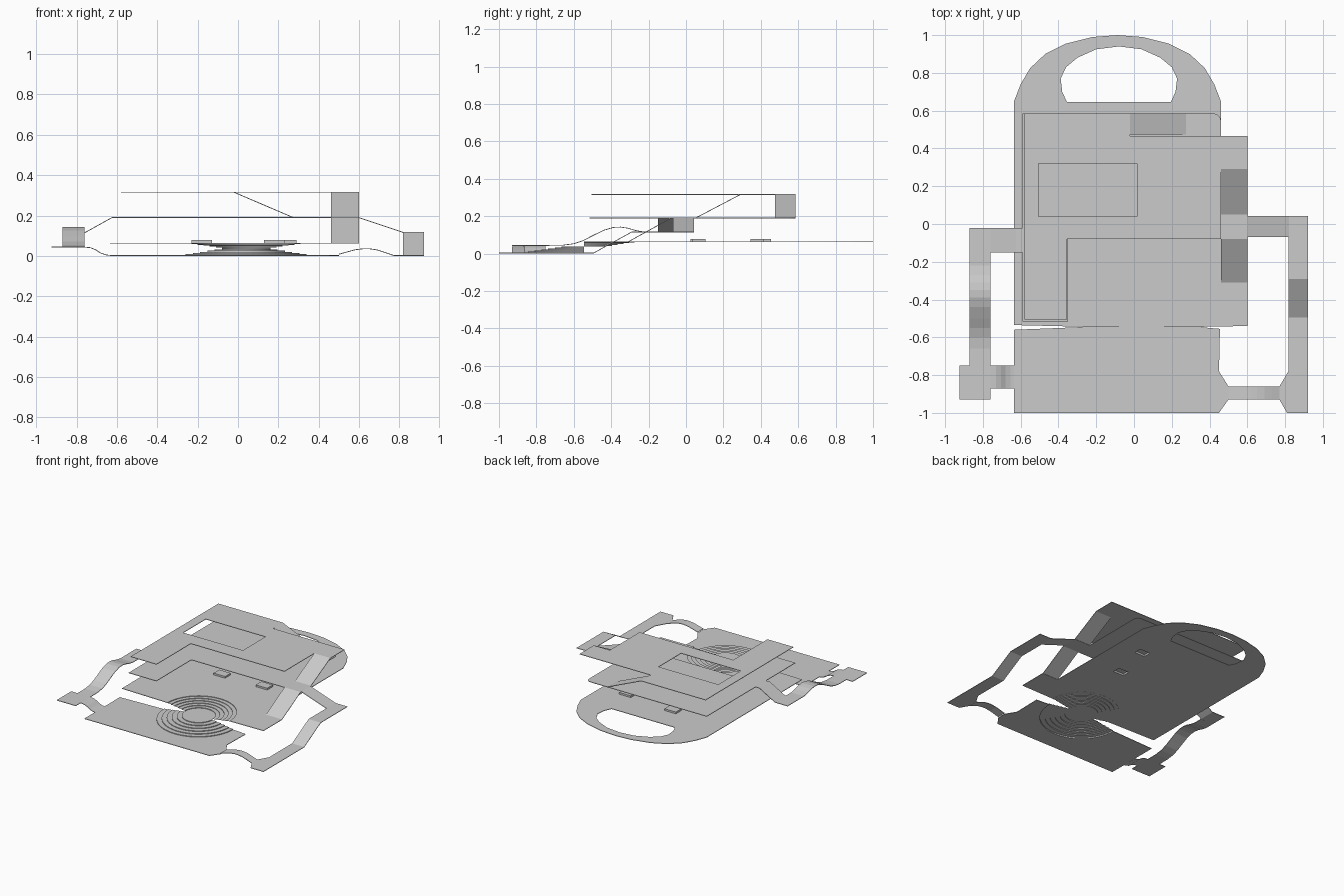
import bpy, bmesh, math

if "Cube" in bpy.data.objects:
    bpy.data.objects.remove(bpy.data.objects["Cube"])

T = 0.004                     # sheet thickness
BASE, MID, TOP, LOW = 0.065, 0.192, 0.318, 0.005


def finish(name, bm, solid=True):
    me = bpy.data.meshes.new(name)
    bm.to_mesh(me)
    bm.free()
    ob = bpy.data.objects.new(name, me)
    bpy.context.collection.objects.link(ob)
    if solid:
        m = ob.modifiers.new("thickness", 'SOLIDIFY')
        m.thickness = T
        m.offset = -1
    return ob


def sheet(name, z, outline, holes=()):
    """Flat plate from an outline with optional holes."""
    bm = bmesh.new()
    edges = []
    for loop in [outline, *holes]:
        vs = [bm.verts.new((x, y, z)) for x, y in loop]
        edges += [bm.edges.new((vs[i - 1], vs[i])) for i in range(len(vs))]
    bmesh.ops.triangle_fill(bm, use_beauty=True, use_dissolve=False, edges=edges)
    bm.normal_update()
    bmesh.ops.reverse_faces(bm, faces=[f for f in bm.faces if f.normal.z < 0])
    return finish(name, bm)


def strip(name, axis, lo, hi, path):
    """Bent strip: path is (position along axis, z), lo..hi is its width."""
    bm = bmesh.new()
    pt = (lambda p, w, z: (p, w, z)) if axis == 'x' else (lambda p, w, z: (w, p, z))
    rows = [[bm.verts.new(pt(p, w, z)) for w in (lo, hi)] for p, z in path]
    for a, b in zip(rows, rows[1:]):
        bm.faces.new((a[0], b[0], b[1], a[1]))
    bm.normal_update()
    for f in bm.faces:
        if f.normal.z < 0:
            f.normal_flip()
    return finish(name, bm)


def rect(x0, x1, y0, y1):
    return [(x0, y0), (x1, y0), (x1, y1), (x0, y1)]


def arc(r, sign, n=32):
    """Half circle around the dial centre, from left to right."""
    return [(CX - r * math.cos(math.pi * i / n),
             CY + sign * r * math.sin(math.pi * i / n)) for i in range(n + 1)]


def mirrored(pts, cx):
    return pts + [(2 * cx - x, y) for x, y in reversed(pts[:-1])]


CX, CY = 0.04, -0.545

# base plate with carrying handle
handle = mirrored([(-.635, .65), (-.60, .74), (-.55, .825), (-.47, .90), (-.36, .955),
                   (-.22, .99), (-.0875, 1.0)], -.0875)
grip = mirrored([(-.355, .645), (-.38, .70), (-.388, .77), (-.36, .83), (-.30, .88),
                 (-.20, .925), (-.08, .94)], -.08)
clips = [(-.18, .06), (.18, .07), (-.18, .42), (.24, .38)]
slots = [rect(x - .045, x + .045, y - .03, y + .03) for x, y in (clips[1], clips[3])]
sheet("base_plate", BASE,
      handle + [(.46, -.31), (.60, -.31), (.60, -.54)] + arc(.27, 1)[::-1] + [(-.635, -.535)],
      [grip] + slots)

# front plate with chamfered link corners
sheet("front_plate", LOW,
      [(-.635, -1), (.45, -1), (.50, -.93), (.50, -.86), (.45, -.78), (.455, -.555)]
      + arc(.30, -1)[::-1] + [(-.635, -.56)])

# stepped half rings meeting at the shared centre disc
STEPS, Z_DISC, R_DISC = 6, 0.037, 0.12
for label, sign, r_out, z_out in (("rear", 1, .27, BASE), ("front", -1, .30, LOW)):
    prof = [(r_out, z_out)]
    for i in range(1, STEPS + 1):
        z = z_out + (Z_DISC - z_out) * i / STEPS
        r = r_out + (R_DISC - r_out) * (i - 1) / (STEPS - 1)
        r_next = r_out + (R_DISC - r_out) * i / (STEPS - 1) if i < STEPS else None
        prof.append((r, z))
        if r_next is not None:
            prof.append((r_next, z))
    bm = bmesh.new()
    rows = [[bm.verts.new((x, y, z)) for x, y in arc(r, sign)] for r, z in prof]
    for a, b in zip(rows, rows[1:]):
        for i in range(len(a) - 1):
            bm.faces.new((a[i], a[i + 1], b[i + 1], b[i]))
    bm.faces.new(rows[-1])
    bm.normal_update()
    bmesh.ops.reverse_faces(bm, faces=[f for f in bm.faces if f.normal.z < -.5])
    finish(label + "_step_rings", bm, solid=False)

# small raised clips on the base plate, open underneath
for i, (x, y) in enumerate(clips):
    bm = bmesh.new()
    bmesh.ops.create_cube(bm, size=1)
    for v in bm.verts:
        v.co = (x + v.co.x * .1, y + v.co.y * .07, BASE + .0065 + v.co.z * .015)
    bmesh.ops.delete(bm, geom=[f for f in bm.faces if f.normal.z < -.5], context='FACES')
    finish(f"clip_{i + 1}", bm, solid=False)

# middle L-shaped plate with rounded rear corner
corner = [(.42 + .04 * math.sin(a), .545 + .04 * math.cos(a))
          for a in [math.pi / 2 * (1 - i / 6) for i in range(7)]]
sheet("middle_plate", MID,
      [(-.59, -.515), (-.35, -.515), (-.35, -.08), (.60, -.08), (.60, .05), (.46, .05)]
      + corner + [(-.59, .585)])

# top L-shaped plate with a window
sheet("top_plate", TOP,
      [(-.58, -.505), (-.355, -.505), (-.355, -.08), (.46, -.08), (.46, .29), (.60, .29),
       (.60, .465), (-.02, .465), (-.02, .585), (-.58, .585)],
      [rect(-.505, .015, .04, .32)])

# ramps between the levels
strip("lower_ramp", 'y', .46, .60, [(-.31, BASE), (-.08, MID)])
strip("upper_ramp", 'y', .46, .60, [(.05, MID), (.29, TOP)])
strip("rear_ramp", 'x', .475, .585, [(-.02, TOP), (.275, MID)])

# left walkway
strip("left_upper_link", 'x', -.15, -.02, [(-.59, MID), (-.625, MID), (-.76, .117), (-.87, .117)])
strip("left_curved_run", 'y', -.87, -.76,
      [(-.15, .117), (-.22, .117), (-.27, .126), (-.31, .138), (-.35, .144), (-.39, .142),
       (-.44, .127), (-.50, .098), (-.55, .072), (-.60, .055), (-.66, .047), (-.75, .046)])
sheet("left_landing", .046, rect(-.925, -.76, -.93, -.75))
strip("left_lower_link", 'x', -.87, -.75,
      [(-.76, .046), (-.73, .043), (-.705, .033), (-.68, .017), (-.655, .008), (-.635, LOW)])

# right walkway
strip("right_upper_link", 'x', -.07, .042, [(.60, MID), (.82, .118), (.922, .118)])
strip("right_run", 'y', .817, .922, [(-.07, .118), (-.29, .118), (-.495, LOW), (-.78, LOW)])
sheet("right_landing", LOW,
      [(.817, -.78), (.77, -.86), (.77, -.93), (.81, -1), (.922, -1), (.922, -.78)])
strip("right_lower_link", 'x', -.93, -.86,
      [(.50, .011), (.54, .022), (.58, .033), (.62, .038), (.65, .038), (.69, .032),
       (.73, .019), (.77, LOW)])
